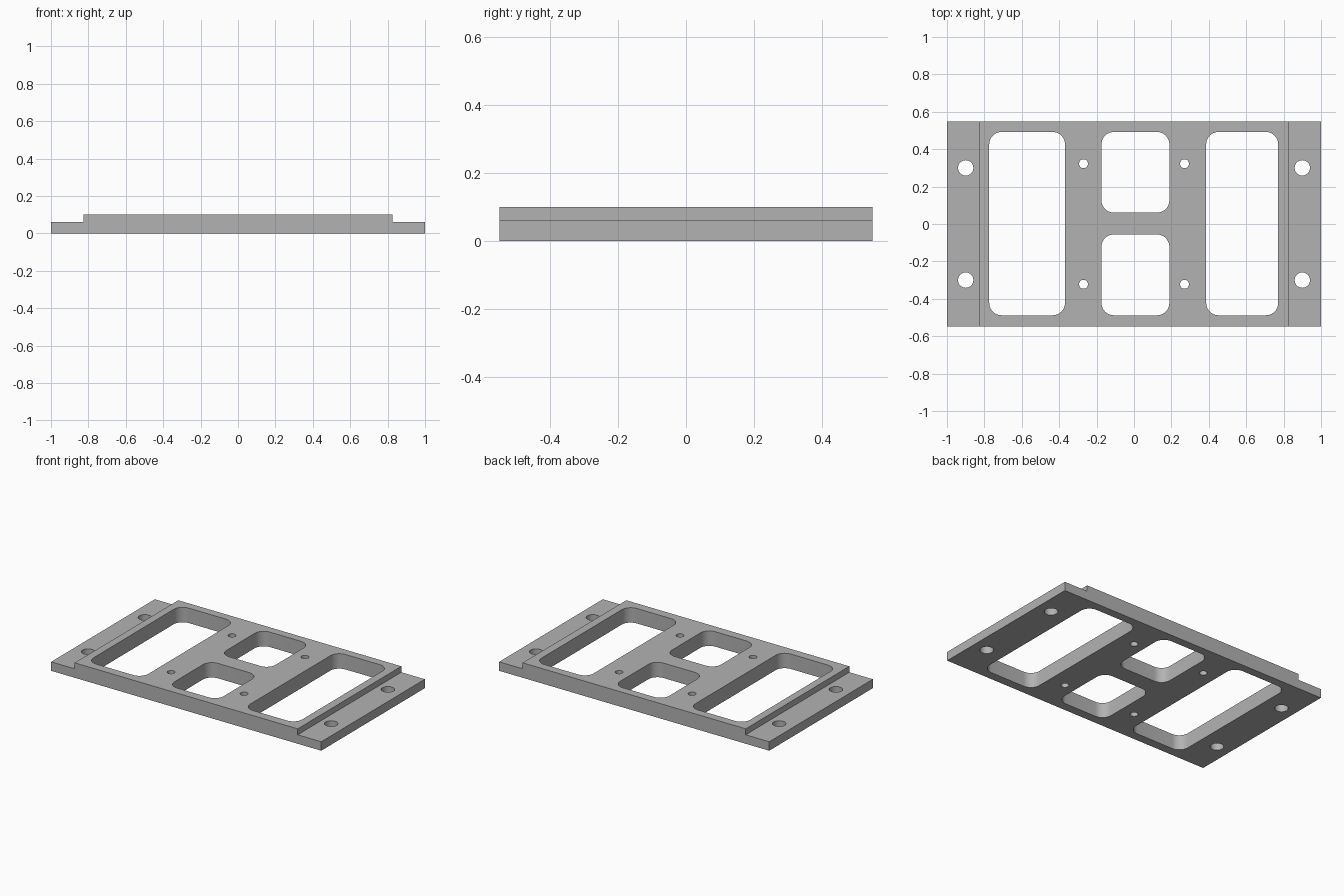
import bpy, bmesh
from math import cos, sin, pi, radians

cube = bpy.data.objects.get("Cube")
if cube:
    bpy.data.objects.remove(cube, do_unlink=True)

HALF_DEPTH = 0.548
TOP, LEDGE, STEP = 0.10, 0.06, 0.826

metal = bpy.data.materials.new("plain grey")
metal.use_nodes = True
grey = (0.45, 0.45, 0.45, 1)
metal.diffuse_color = grey
metal.node_tree.nodes["Principled BSDF"].inputs["Base Color"].default_value = grey


def prism(bm, points, offset):
    """Extrude a closed outline along an offset into a solid."""
    face = bm.faces.new([bm.verts.new(p) for p in points])
    new = bmesh.ops.extrude_face_region(bm, geom=[face])["geom"]
    bmesh.ops.translate(bm, vec=offset, verts=[v for v in new if isinstance(v, bmesh.types.BMVert)])


def finish(bm, name):
    bmesh.ops.recalc_face_normals(bm, faces=bm.faces)
    mesh = bpy.data.meshes.new(name)
    bm.to_mesh(mesh)
    bm.free()
    mesh.materials.append(metal)
    obj = bpy.data.objects.new(name, mesh)
    bpy.context.collection.objects.link(obj)
    return obj


def rounded(x0, x1, y0, y1, r, n=10):
    """Rounded rectangle outline below the plate."""
    corners = [(x1 - r, y1 - r), (x0 + r, y1 - r), (x0 + r, y0 + r), (x1 - r, y0 + r)]
    return [(cx + r * cos(a), cy + r * sin(a), -0.1)
            for q, (cx, cy) in enumerate(corners)
            for a in [(q + i / n) * pi / 2 for i in range(n + 1)]]


def circle(x, y, r, n=40):
    return [(x + r * cos(2 * pi * i / n), y + r * sin(2 * pi * i / n), -0.1) for i in range(n)]


# Stepped plate: front profile extruded to the back
bm = bmesh.new()
profile = [(-1, 0), (1, 0), (1, LEDGE), (STEP, LEDGE), (STEP, TOP),
           (-STEP, TOP), (-STEP, LEDGE), (-1, LEDGE)]
prism(bm, [(x, -HALF_DEPTH, z) for x, z in profile], (0, 2 * HALF_DEPTH, 0))
plate = finish(bm, "mounting_plate")

# Windows and screw holes
bm = bmesh.new()
windows = [(-0.774, -0.369, -0.488, 0.492), (0.386, 0.771, -0.488, 0.492),
           (-0.174, 0.189, 0.061, 0.492), (-0.174, 0.189, -0.488, -0.056)]
outlines = [rounded(*w, 0.066) for w in windows]
for sx in (-1, 1):
    for sy in (-1, 1):
        outlines.append(circle(sx * 0.90, sy * 0.30, 0.041))
        outlines.append(circle(sx * 0.27, sy * 0.322, 0.024))
for outline in outlines:
    prism(bm, outline, (0, 0, 0.3))
cutter = finish(bm, "opening_cutter")
cutter.hide_render = True

# Cut the openings, then drop the cutter
cut = plate.modifiers.new("openings", 'BOOLEAN')
cut.operation = 'DIFFERENCE'
cut.solver = 'EXACT'
cut.object = cutter
bpy.ops.object.select_all(action='DESELECT')
plate.select_set(True)
bpy.context.view_layer.objects.active = plate
bpy.ops.object.modifier_apply(modifier=cut.name)
bpy.data.objects.remove(cutter, do_unlink=True)
bpy.ops.object.shade_smooth_by_angle(angle=radians(30))
